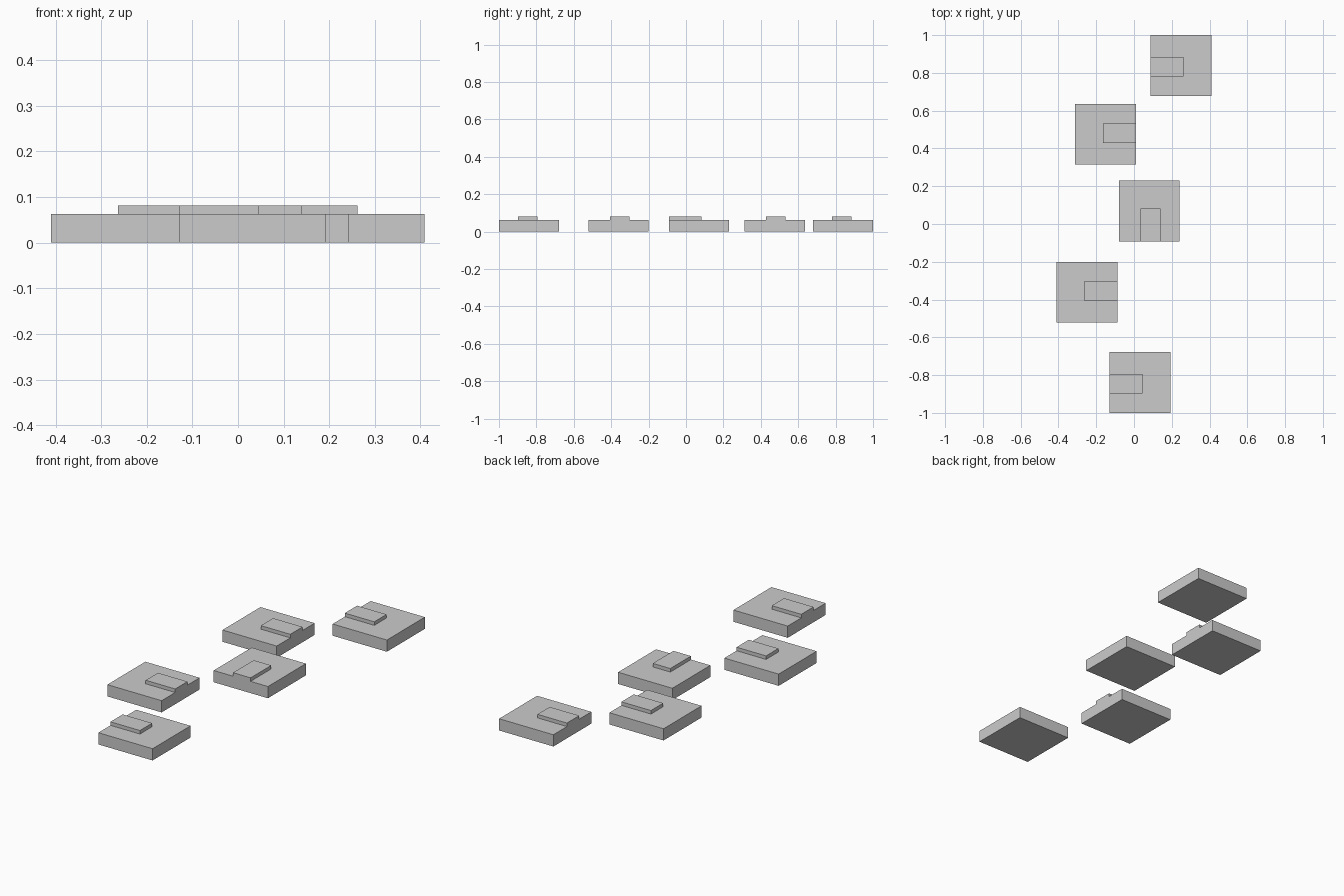
import bpy, bmesh
from math import radians

if "Cube" in bpy.data.objects:
    bpy.data.objects.remove(bpy.data.objects["Cube"])

SIZE, BASE_H, TOP_H = 0.322, 0.063, 0.082
TAB_LEN, TAB_W, TAB_OFF = 0.175, 0.104, -0.006


def make_tile(name, x, y, angle):
    h = SIZE / 2
    xs = [-h, -h + TAB_LEN, h]
    ys = [-h, TAB_OFF - TAB_W / 2, TAB_OFF + TAB_W / 2, h]
    bm = bmesh.new()
    # square footprint split along the outline of the raised tab
    v = [[bm.verts.new((px, py, 0)) for py in ys] for px in xs]
    cells = [bm.faces.new((v[i][j], v[i + 1][j], v[i + 1][j + 1], v[i][j + 1]))
             for i in range(2) for j in range(3)]

    def raise_faces(faces, dz, keep):
        out = bmesh.ops.extrude_face_region(bm, geom=faces, use_keep_orig=keep)["geom"]
        moved = [g for g in out if isinstance(g, bmesh.types.BMVert)]
        bmesh.ops.translate(bm, verts=moved, vec=(0, 0, dz))
        if not keep:
            bmesh.ops.delete(bm, geom=[f for f in faces if f.is_valid], context='FACES_ONLY')
        return [g for g in out if isinstance(g, bmesh.types.BMFace)]

    # thick slab, then the tab growing from one edge
    top = raise_faces(cells, BASE_H, True)
    tab = [f for f in top if f.calc_center_median().x < xs[1]
           and ys[1] < f.calc_center_median().y < ys[2]]
    raise_faces(tab, TOP_H - BASE_H, False)
    bmesh.ops.recalc_face_normals(bm, faces=bm.faces)
    bmesh.ops.dissolve_limit(bm, angle_limit=radians(1), verts=bm.verts, edges=bm.edges)

    mesh = bpy.data.meshes.new(name)
    bm.to_mesh(mesh)
    bm.free()
    ob = bpy.data.objects.new(name, mesh)
    ob.location = (x, y, 0)
    ob.rotation_euler.z = radians(angle)
    bpy.context.collection.objects.link(ob)


# staggered row of stepping tiles, back to front
for n, tile in enumerate([(0.248, 0.839, 0), (-0.151, 0.475, 180), (0.081, 0.069, 90),
                          (-0.249, -0.361, 180), (0.032, -0.839, 0)], 1):
    make_tile(f"stepping_tile_{n}", *tile)
